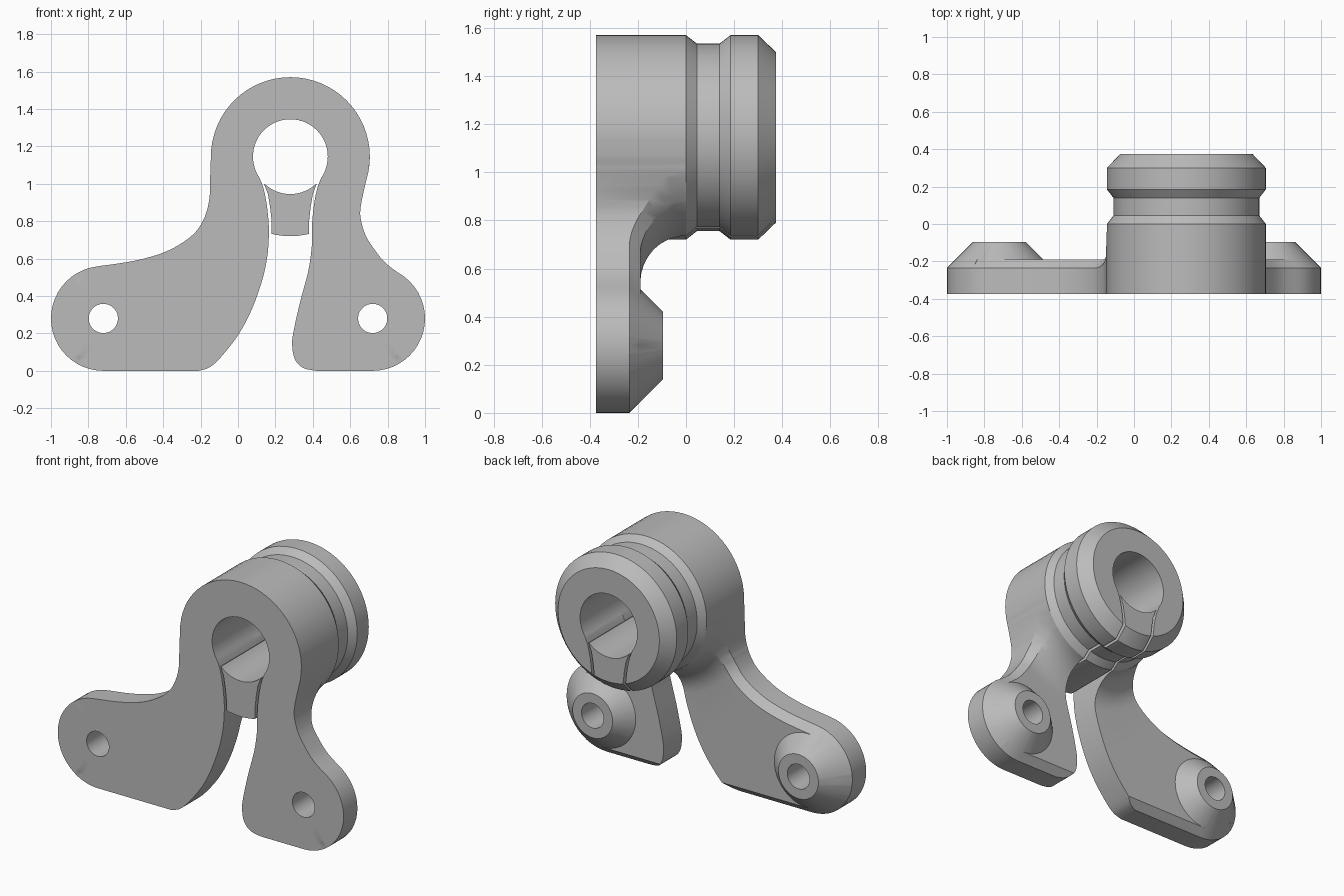
import bpy, bmesh
from math import sin, cos, pi, sqrt, radians
from mathutils import Vector
from mathutils.geometry import delaunay_2d_cdt, intersect_point_line

if "Cube" in bpy.data.objects:
    bpy.data.objects.remove(bpy.data.objects["Cube"])

FRONT, BACK = -0.373, 0.373
PLATE, CHAMFER, FILLET = -0.19, 0.045, 0.19
HUB, HUB_R, BORE_R = Vector((0.28, 1.145)), 0.425, 0.2
BOSSES = [Vector((-0.72, 0.28)), Vector((0.72, 0.28))]
BOSS_R, BOSS_TOP_R, BOLT_R = 0.28, 0.14, 0.078
SEGMENTS = 64

grey = bpy.data.materials.new("plain grey")
grey.use_nodes = True
grey.diffuse_color = (0.5, 0.5, 0.5, 1)
shader = next(n for n in grey.node_tree.nodes if n.type == "BSDF_PRINCIPLED")
shader.inputs["Base Color"].default_value = (0.5, 0.5, 0.5, 1)


def make_object(name, bm):
    bmesh.ops.recalc_face_normals(bm, faces=bm.faces)
    mesh = bpy.data.meshes.new(name)
    bm.to_mesh(mesh)
    bm.free()
    mesh.materials.append(grey)
    obj = bpy.data.objects.new(name, mesh)
    bpy.context.collection.objects.link(obj)
    return obj


def smooth(obj):
    bpy.ops.object.select_all(action="DESELECT")
    obj.select_set(True)
    bpy.context.view_layer.objects.active = obj
    bpy.ops.object.shade_smooth_by_angle(angle=radians(28))


def arc(centre, radius, start, end, steps):
    angles = [radians(start + (end - start) * i / steps) for i in range(steps + 1)]
    return [centre + radius * Vector((cos(a), sin(a))) for a in angles]


def spline(points, steps=5):
    """Smooth curve through the given points."""
    p = [Vector(q) for q in points]
    p = [p[0]] + p + [p[-1]]
    out = []
    for a, b, c, d in zip(p, p[1:], p[2:], p[3:]):
        for i in range(steps):
            t = i / steps
            out.append(0.5 * (2 * b + (c - a) * t + (2 * a - 5 * b + 4 * c - d) * t * t
                              + (3 * b - a - 3 * c + d) * t ** 3))
    return out + [p[-1]]


def revolve(name, profile):
    """Closed (radius, y) profile turned about the hub axis."""
    bm = bmesh.new()
    rings = []
    for i in range(SEGMENTS):
        a = 2 * pi * i / SEGMENTS
        rings.append([bm.verts.new((HUB.x + r * cos(a), y, HUB.y + r * sin(a))) for r, y in profile])
    for i, ring in enumerate(rings):
        after = rings[(i + 1) % SEGMENTS]
        for j in range(len(profile)):
            k = (j + 1) % len(profile)
            bm.faces.new((ring[j], ring[k], after[k], after[j]))
    return make_object(name, bm)


def prism(name, points):
    bm = bmesh.new()
    face = bm.faces.new([bm.verts.new((x, -0.6, z)) for x, z in points])
    moved = bmesh.ops.extrude_face_region(bm, geom=[face])["geom"]
    bmesh.ops.translate(bm, vec=(0, 1.2, 0), verts=[v for v in moved if isinstance(v, bmesh.types.BMVert)])
    return make_object(name, bm)


def boolean(obj, cutter, operation):
    cutter.hide_render = True
    mod = obj.modifiers.new("cut", "BOOLEAN")
    mod.operation, mod.object, mod.solver = operation, cutter, "EXACT"
    bpy.context.view_layer.update()
    mesh = bpy.data.meshes.new_from_object(obj.evaluated_get(bpy.context.evaluated_depsgraph_get()))
    obj.modifiers.clear()
    obj.data = mesh
    mesh.materials.clear()
    mesh.materials.append(grey)
    bpy.data.objects.remove(cutter)


# Outline curves of the bracket, in x and z
slot = [(0.115, 0.72), (0.117, 0.8), (0.128, 0.9), (0.145, 0.98), (0.166, 1.034)]
slot_left = [(HUB.x - w, z) for w, z in slot]
slot_right = [(HUB.x + w, z) for w, z in slot]

left_top = spline([(-0.145, 1.145), (-0.15, 1.0), (-0.153, 0.92), (-0.175, 0.83), (-0.22, 0.75),
                   (-0.29, 0.69), (-0.38, 0.64), (-0.48, 0.606), (-0.6, 0.58), (-0.757, 0.558)])
left_end = arc(BOSSES[0], BOSS_R, 97.5, 270, 23)
right_end = arc(BOSSES[1], BOSS_R, -90, 60, 20)
right_top = spline([(0.86, 0.522), (0.785, 0.58), (0.725, 0.655), (0.68, 0.73), (0.655, 0.82),
                    (0.658, 0.89), (0.678, 0.985), (0.698, 1.07), (0.705, 1.145)])
inner_left = spline([(-0.21, 0), (-0.15, 0.02), (-0.09, 0.075), (0, 0.19), (0.07, 0.32),
                     (0.125, 0.47), (0.155, 0.6)] + slot_left)
inner_right = spline(slot_right[::-1] + [(0.393, 0.65), (0.375, 0.53), (0.33, 0.36), (0.295, 0.2),
                                         (0.29, 0.13), (0.305, 0.06), (0.35, 0.015), (0.42, 0)])
outline = (arc(HUB, HUB_R, 0, 180, SEGMENTS // 2)[:-1] + left_top[:-1] + left_end + inner_left[:-1]
           + arc(HUB, BORE_R, 213.75, -33.75, 44) + inner_right[1:] + right_end + right_top[1:-1])
chamfered = [left_top[:-1] + left_end + [Vector((-0.1, 0))],
             [Vector((0.28, 0))] + right_end + right_top[1:]]


def inside(p):
    hit = False
    for a, b in zip(outline, outline[1:] + outline[:1]):
        if (a.y > p.y) != (b.y > p.y) and p.x < a.x + (b.x - a.x) * (p.y - a.y) / (b.y - a.y):
            hit = not hit
    return hit and all((p - c).length > BOLT_R for c in BOSSES)


def edge_distance(p):
    best = 1.0
    for path in chamfered:
        for a, b in zip(path, path[1:]):
            if (b - a).length > 1e-6:
                t = min(1, max(0, (p - a).dot(b - a) / (b - a).length_squared))
                best = min(best, (p - a.lerp(b, t)).length)
    return best


def back_height(p):
    """Back surface: plate, fillet to the hub, edge chamfer and conical bosses."""
    r = (p - HUB).length
    foot = HUB_R + FILLET
    if r < HUB_R + 0.0005:
        base = 0.0
    else:
        base = -sqrt(FILLET ** 2 - max(0, foot - r) ** 2)
    y = base - max(0, min(CHAMFER, -base) - edge_distance(p))
    for c in BOSSES:
        rise = BOSS_R - max((p - c).length, BOSS_TOP_R)
        y = max(y, PLATE - CHAMFER + rise)
    return y


# Bracket body: triangulated outline with guide rings, lifted to the back surface
points, edges = [], []


def add_line(line, closed):
    start = len(points)
    points.extend(line)
    edges.extend((start + i, start + i + 1) for i in range(len(line) - 1))
    if closed:
        edges.append((start + len(line) - 1, start))


add_line(outline, True)
for i in range(9):
    add_line(arc(HUB, HUB_R + FILLET * (1 - cos(i * pi / 16)), 0, 360, SEGMENTS)[:-1], True)
for c in BOSSES:
    for r in (BOLT_R, BOSS_TOP_R, BOSS_R - CHAMFER):
        add_line(arc(c, r, 0, 360, 48)[:-1], True)
for path in chamfered:
    inset = []
    for i, p in enumerate(path):
        d = (path[min(i + 1, len(path) - 1)] - path[max(i - 1, 0)]).normalized()
        inset.append(p + CHAMFER * Vector((-d.y, d.x)))
    add_line(inset, False)

flat, _, tris, *_ = delaunay_2d_cdt(points, edges, [], 0, 0.0008)
bm = bmesh.new()
back = [bm.verts.new((p.x, back_height(p), p.y)) for p in flat]
front = [bm.verts.new((p.x, FRONT, p.y)) for p in flat]
sides = {}
for tri in tris:
    if inside(sum((flat[i] for i in tri), Vector((0, 0))) / len(tri)):
        bm.faces.new([back[i] for i in tri])
        bm.faces.new([front[i] for i in reversed(tri)])
        for a, b in zip(tri, tri[1:] + tri[:1]):
            key = (min(a, b), max(a, b))
            sides[key] = sides.get(key, 0) + 1
for (a, b), count in sides.items():
    if count == 1:
        bm.faces.new((back[a], back[b], front[b], front[a]))
bmesh.ops.delete(bm, geom=[v for v in bm.verts if not v.link_faces], context="VERTS")
smooth(make_object("bracket_body", bm))

# Grooved collar behind the body, split by the slot
rim = [(HUB_R, 0), (0.39, 0.045), (0.39, 0.14), (HUB_R, 0.185), (HUB_R, 0.3), (0.355, BACK), (BORE_R, BACK)]
collar = revolve("grooved_collar", [(BORE_R, 0)] + rim)
gap = [(HUB.x - 0.115, 0.6)] + slot_left + [(HUB.x, 1.1)] + slot_right[::-1] + [(HUB.x + 0.115, 0.6)]
boolean(collar, prism("slot_cutter", gap), "DIFFERENCE")
smooth(collar)

# Flared key filling the slot along the full hub length
wedge = [(0.099, 0.6), (0.1, 0.8), (0.109, 0.88), (0.12, 0.945), (0.141, 1.0)]
wedge_outline = [(HUB.x - w, z) for w, z in wedge] + [(HUB.x + w, z) for w, z in wedge[::-1]]
slot_key = revolve("slot_key", [(BORE_R, FRONT), (HUB_R, FRONT)] + rim)
boolean(slot_key, prism("key_cutter", wedge_outline), "INTERSECT")
smooth(slot_key)
